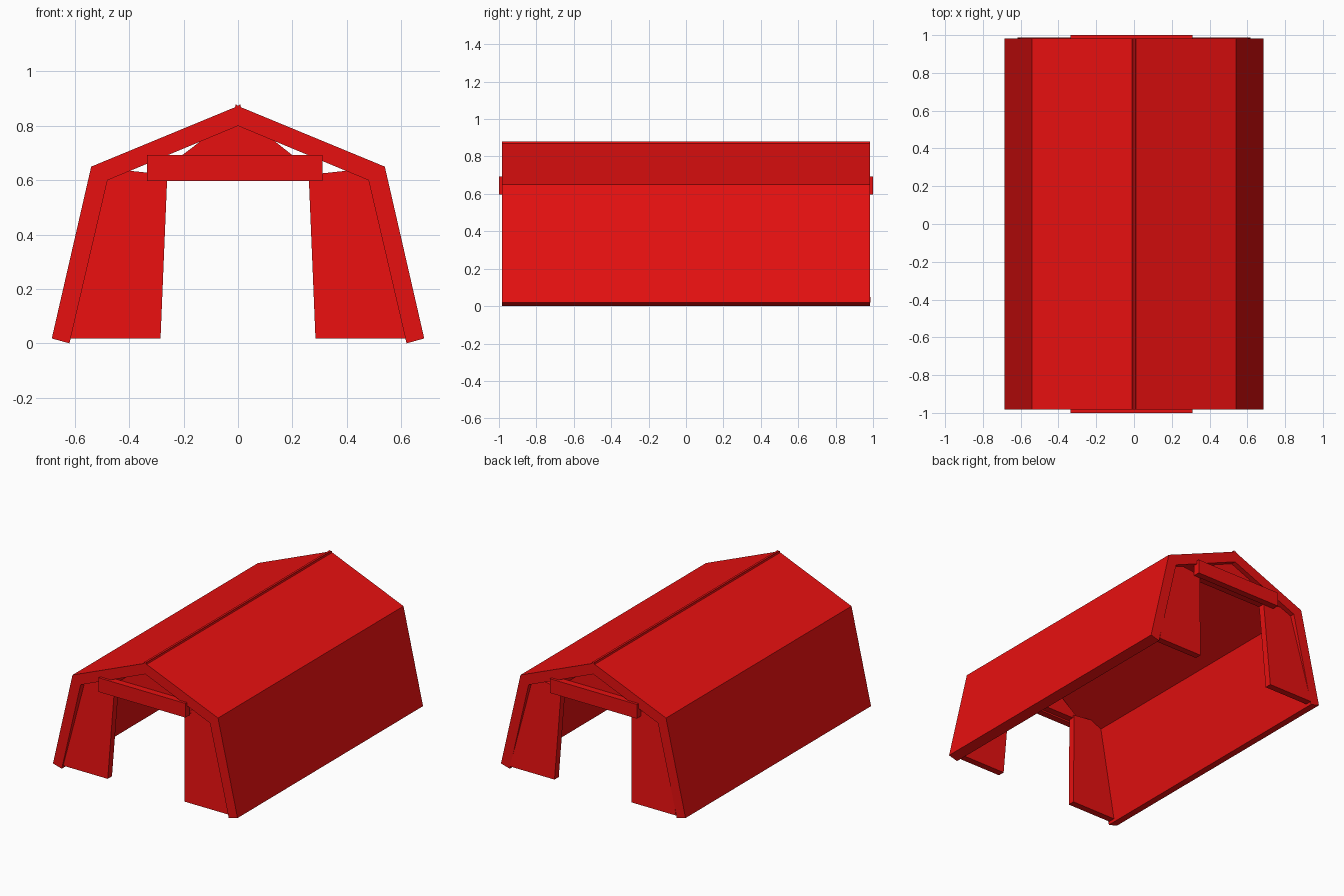
import bpy
import bmesh

cube = bpy.data.objects.get("Cube")
if cube:
    bpy.data.objects.remove(cube, do_unlink=True)

red = bpy.data.materials.new("red_paint")
red.use_nodes = True
colour = (0.8, 0.005, 0.005, 1)
red.diffuse_color = colour
bsdf = next(n for n in red.node_tree.nodes if n.type == 'BSDF_PRINCIPLED')
bsdf.inputs["Base Color"].default_value = colour


def prism(name, profile, y0, y1, lean=0.0):
    """Extrude an x-z profile from y0 to y1; lean shifts y in proportion to height."""
    bm = bmesh.new()
    front = [bm.verts.new((x, y0 + lean * z, z)) for x, z in profile]
    back = [bm.verts.new((x, y1 + lean * z, z)) for x, z in profile]
    bm.faces.new(front)
    bm.faces.new(back[::-1])
    n = len(profile)
    for i in range(n):
        j = (i + 1) % n
        bm.faces.new((front[i], back[i], back[j], front[j]))
    bmesh.ops.recalc_face_normals(bm, faces=bm.faces)
    mesh = bpy.data.meshes.new(name)
    bm.to_mesh(mesh)
    bm.free()
    mesh.materials.append(red)
    obj = bpy.data.objects.new(name, mesh)
    bpy.context.collection.objects.link(obj)
    return obj


def mirrored(points):
    return [(-x, z) for x, z in points]


# Thick walls and pitched roof, open underneath
outer = [(0.685, 0.018), (0.54, 0.65)]
inner = [(0.62, 0.0), (0.48, 0.60)]
shell = (mirrored(outer) + [(0, 0.873)] + outer[::-1]
         + inner + [(0, 0.80)] + mirrored(inner[::-1]))
prism("shell", shell, -0.983, 0.983)

# Raised edges where the two roof slabs cross
prism("ridge", [(-0.013, 0.862), (-0.008, 0.879), (0, 0.874),
                (0.008, 0.879), (0.013, 0.862)], -0.983, 0.983)

# Both end walls: leaning side panels, gable and lintel
panel = [(0.285, 0.018), (0.617, 0.018), (0.485, 0.605), (0.40, 0.635), (0.26, 0.62)]
gable = [(-0.32, 0.605), (0.31, 0.605), (0.07, 0.795), (0, 0.82), (-0.07, 0.795)]
for end, side, out in (("front", -1, 0.975), ("back", 1, 0.988)):
    for hand, shape in (("left", panel), ("right", mirrored(panel))):
        prism(f"{end}_{hand}_panel", shape, side * (out - 0.045), side * out, -side * 0.06)
    prism(f"{end}_gable", gable, side * 0.905, side * 0.95)
    prism(f"{end}_lintel", [(-0.335, 0.598), (0.31, 0.598), (0.31, 0.693), (-0.335, 0.693)],
          side * 0.955, side * 1.0)
